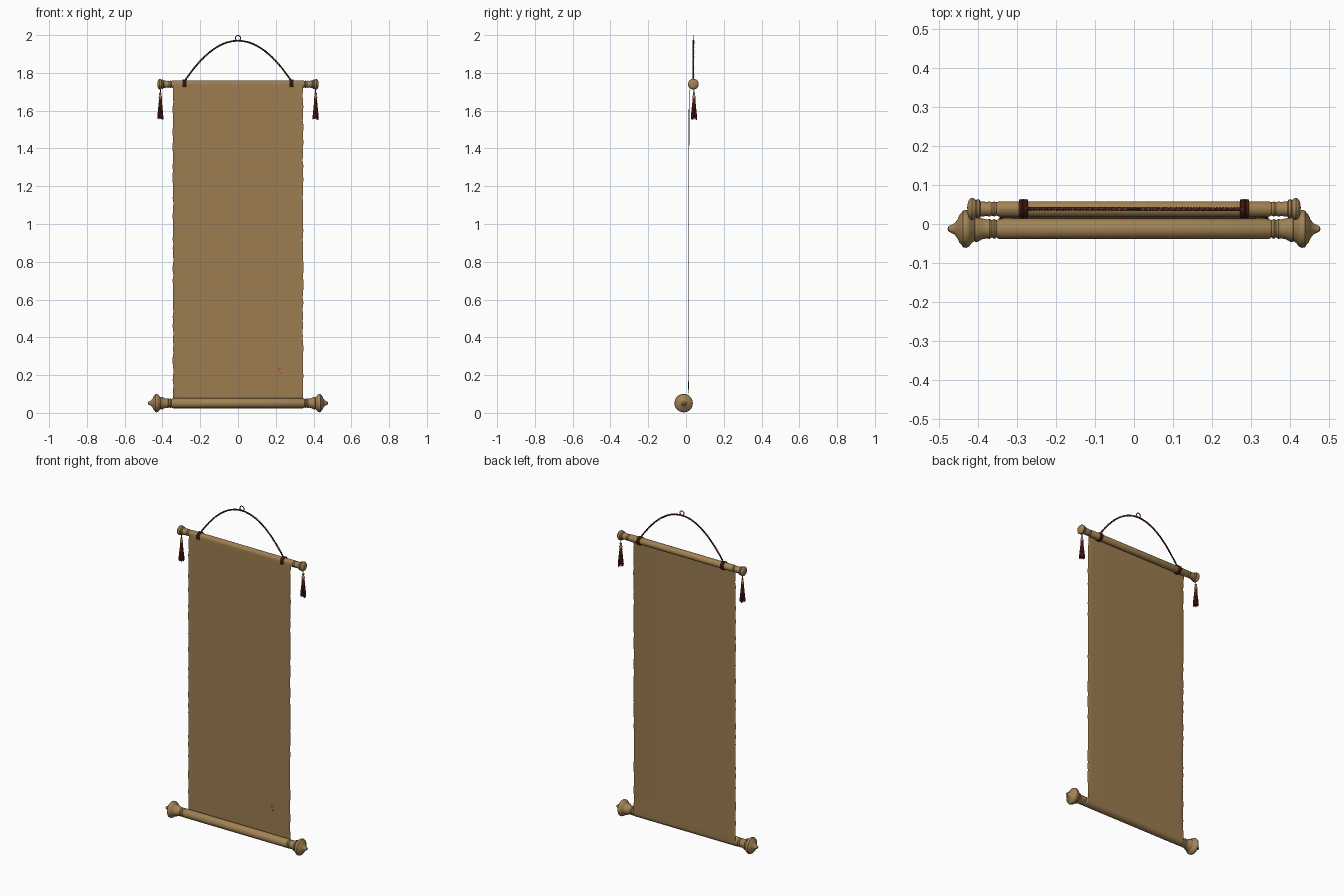
import bpy, bmesh, math, random
from mathutils import Vector, Matrix

random.seed(4)
cube = bpy.data.objects.get("Cube")
if cube:
    bpy.data.objects.remove(cube, do_unlink=True)


def material(name, rgb):
    m = bpy.data.materials.new(name)
    m.use_nodes = True
    m.diffuse_color = (*rgb, 1)
    m.node_tree.nodes["Principled BSDF"].inputs["Base Color"].default_value = (*rgb, 1)
    return m


PAPER = material("aged paper", (0.33, 0.205, 0.08))
WOOD = material("tan wood", (0.36, 0.225, 0.09))
RED = material("dark red thread", (0.12, 0.012, 0.012))
BROWN = material("brown thread", (0.13, 0.06, 0.03))
SEAL = material("seal red", (0.42, 0.04, 0.05))

TOP = Vector((0, 0.0385, 1.74))      # upper roller axis
LOW = Vector((0, -0.0125, 0.0515))   # lower roller axis
TOP_R, LOW_R, HALF = 0.0195, 0.026, 0.345


def finish(bm, name, mat, smooth=True):
    mesh = bpy.data.meshes.new(name)
    bm.to_mesh(mesh)
    bm.free()
    ob = bpy.data.objects.new(name, mesh)
    bpy.context.collection.objects.link(ob)
    mesh.materials.append(mat)
    if smooth:
        bpy.ops.object.select_all(action="DESELECT")
        ob.select_set(True)
        bpy.context.view_layer.objects.active = ob
        bpy.ops.object.shade_smooth_by_angle(angle=math.radians(40))
    return ob


def lathe(bm, profile, matrix, sides=32):
    """Spin (height, radius) pairs about local z, then place with matrix."""
    rings = []
    for h, r in profile:
        rings.append([bm.verts.new(matrix @ Vector((r * math.cos(a), r * math.sin(a), h)))
                      for a in (2 * math.pi * i / sides for i in range(sides))])
    for a, b in zip(rings, rings[1:]):
        for i in range(sides):
            j = (i + 1) % sides
            bm.faces.new((a[i], a[j], b[j], b[i]))
    bm.faces.new(rings[0][::-1])
    bm.faces.new(rings[-1])


def torus(bm, major, minor, matrix, n=28, m=8):
    grid = [[bm.verts.new(matrix @ Vector(((major + minor * math.cos(v)) * math.cos(u),
                                           (major + minor * math.cos(v)) * math.sin(u),
                                           minor * math.sin(v))))
             for v in (2 * math.pi * j / m for j in range(m))]
            for u in (2 * math.pi * i / n for i in range(n))]
    for i in range(n):
        for j in range(m):
            k, l = (i + 1) % n, (j + 1) % m
            bm.faces.new((grid[i][j], grid[k][j], grid[k][l], grid[i][l]))


def tube(name, points, radius, mat, cyclic=False):
    cu = bpy.data.curves.new(name, "CURVE")
    cu.dimensions = "3D"
    cu.bevel_depth, cu.bevel_resolution = radius, 1
    sp = cu.splines.new("POLY")
    sp.points.add(len(points) - 1)
    for p, co in zip(sp.points, points):
        p.co = (*co, 1)
    sp.use_cyclic_u = cyclic
    cu.materials.append(mat)
    ob = bpy.data.objects.new(name, cu)
    bpy.context.collection.objects.link(ob)
    bpy.ops.object.select_all(action="DESELECT")
    ob.select_set(True)
    bpy.context.view_layer.objects.active = ob
    bpy.ops.object.convert(target="MESH")


X_AXIS = Matrix.Rotation(math.pi / 2, 4, "Y")


def roller(name, centre, half):
    """Turned rod, its half profile mirrored to both ends."""
    prof = [(-x, r) for x, r in reversed(half)] + half
    bm = bmesh.new()
    lathe(bm, prof, Matrix.Translation(centre) @ X_AXIS)
    bmesh.ops.recalc_face_normals(bm, faces=bm.faces)
    return finish(bm, name, WOOD)


# Turned rods with beaded necks and end knobs
roller("top_roller", TOP, [
    (0.346, TOP_R), (0.352, 0.017), (0.358, 0.0195), (0.364, 0.017), (0.37, 0.0195),
    (0.376, 0.018), (0.393, 0.0195), (0.396, 0.024), (0.402, 0.025), (0.405, 0.0225),
    (0.409, 0.027), (0.415, 0.0285), (0.42, 0.026), (0.424, 0.021), (0.427, 0.01)])
roller("bottom_roller", LOW, [
    (0.346, LOW_R), (0.352, 0.022), (0.358, 0.026), (0.364, 0.022), (0.37, 0.026),
    (0.376, 0.024), (0.39, 0.027), (0.4, 0.033), (0.407, 0.034), (0.409, 0.031),
    (0.416, 0.037), (0.422, 0.045), (0.43, 0.0487), (0.438, 0.047), (0.441, 0.042),
    (0.447, 0.036), (0.452, 0.024), (0.459, 0.015), (0.468, 0.01), (0.475, 0.007), (0.477, 0.002)])

# Hanging sheet: over the top rod, down, and under the bottom rod, with worn edges
path = []
for i in range(9):
    a = math.pi / 2 * (1 + i / 8)
    path.append((TOP.y + 0.0207 * math.cos(a), TOP.z + 0.0207 * math.sin(a)))
start, end = path[-1], (LOW.y + 0.0272, LOW.z)
for i in range(1, 70):
    t = i / 70
    path.append((start[0] + (end[0] - start[0]) * t, start[1] + (end[1] - start[1]) * t))
for i in range(9):
    a = -math.pi / 2 * i / 8
    path.append((LOW.y + 0.0272 * math.cos(a), LOW.z + 0.0272 * math.sin(a)))
columns = [-HALF, -0.335, -0.325, -0.31, -0.15, 0, 0.15, 0.31, 0.325, 0.335, HALF]
bm = bmesh.new()
rows = []
for y, z in path:
    hanging = 0.12 < z < 1.7
    row = []
    for x in columns:
        curl = 0.003 * max(0, (abs(x) - 0.31) / 0.035) ** 2 if hanging else 0
        wear = random.uniform(-0.003, 0.002) if abs(x) == HALF and hanging else 0
        row.append(bm.verts.new((x + math.copysign(wear, x * wear), y - curl, z)))
    rows.append(row)
for a, b in zip(rows, rows[1:]):
    for i in range(len(columns) - 1):
        bm.faces.new((a[i], b[i], b[i + 1], a[i + 1]))
finish(bm, "paper_sheet", PAPER)

# Small stamped seal made of thin strokes
bm = bmesh.new()
for dx, dz, w, h in ((-0.008, 0.012, 0.008, 0.003), (0.006, 0.008, 0.003, 0.01),
                     (-0.006, 0.002, 0.003, 0.008), (0.007, -0.008, 0.009, 0.003),
                     (0, -0.013, 0.003, 0.006)):
    bmesh.ops.create_cube(bm, size=1, matrix=Matrix.Translation((0.223 + dx, 0.0142, 0.223 + dz))
                          @ Matrix.Diagonal((w, 0.001, h, 1)))
finish(bm, "seal_mark", SEAL, smooth=False)

# Two-strand twisted hanging cord
def twisted(phase):
    pts, steps, turns = [], 440, 38
    for i in range(steps + 1):
        x = -0.283 + 0.566 * i / steps
        k = x / 0.283
        slope = Vector((1, 0, -2 * 0.215 * k / 0.283)).normalized()
        side = Vector((-slope.z, 0, slope.x))
        a = 2 * math.pi * turns * i / steps + phase
        pts.append(Vector((x, TOP.y, 1.97 - 0.215 * k * k))
                   + 0.0026 * (side * math.cos(a) + Vector((0, 1, 0)) * math.sin(a)))
    return pts


tube("cord_red_strand", twisted(0), 0.0028, RED)
tube("cord_brown_strand", twisted(math.pi), 0.0028, BROWN)

# Hanging ring at the crown of the cord
bm = bmesh.new()
torus(bm, 0.0135, 0.0025, Matrix.Translation((0, TOP.y, 1.984)) @ Matrix.Rotation(math.pi / 2, 4, "X"))
finish(bm, "hanging_ring", BROWN)

for side, label in ((1, "left"), (-1, "right")):
    # Cord wound round the top rod
    for mat, offsets, part in ((RED, (-0.0085, 0, 0.0043), "red"), (BROWN, (-0.0043, 0.0085), "brown")):
        bm = bmesh.new()
        for d in offsets:
            torus(bm, 0.0228, 0.0026,
                  Matrix.Translation(TOP + Vector((side * (0.283 + d), 0, 0))) @ X_AXIS)
        finish(bm, f"{label}_{part}_binding", mat)

    # Tassel: loop round the knob neck, turned cap, flared strands
    x, y = side * 0.411, 0.042
    tube(f"{label}_tassel_loop", [(x, y - 0.002, 1.725), (x, y, 1.7), (x, y, 1.675)], 0.0025, BROWN)
    place = Matrix.Translation((x, y, 0))
    bm = bmesh.new()
    lathe(bm, [(1.697, 0.002), (1.693, 0.006), (1.687, 0.006), (1.683, 0.003),
               (1.678, 0.008), (1.67, 0.009), (1.664, 0.008)], place, 14)
    bmesh.ops.recalc_face_normals(bm, faces=bm.faces)
    finish(bm, f"{label}_tassel_cap", WOOD)
    bm = bmesh.new()
    lathe(bm, [(1.67, 0.006), (1.655, 0.009), (1.648, 0.007), (1.6, 0.01), (1.565, 0.011)], place, 14)
    for i in range(14):
        a = 2 * math.pi * i / 14
        reach = Vector((math.cos(a), math.sin(a), 0))
        base = Vector((x, y, 1.652)) + reach * 0.006
        tip = Vector((x, y, random.uniform(1.55, 1.56))) + reach * 0.0145
        aim = (tip - base).to_track_quat("Z", "Y").to_matrix().to_4x4()
        length = (tip - base).length
        lathe(bm, [(0, 0.002), (length * 0.9, 0.0034), (length, 0.0015)],
              Matrix.Translation(base) @ aim, 6)
    bmesh.ops.recalc_face_normals(bm, faces=bm.faces)
    finish(bm, f"{label}_tassel_strands", RED)
